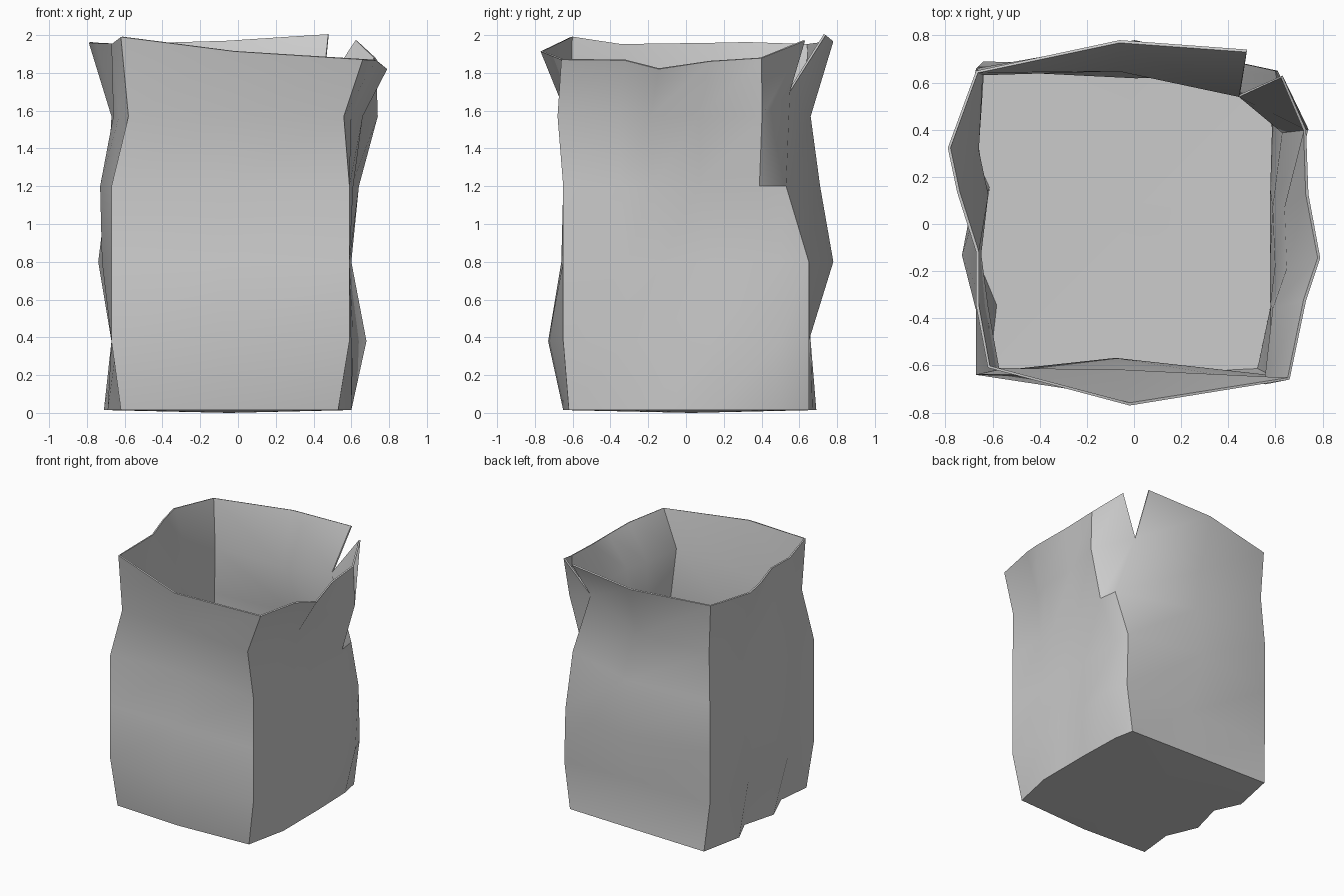
import bpy
import bmesh
import math
from mathutils import Vector

cube = bpy.data.objects.get("Cube")
if cube:
    bpy.data.objects.remove(cube, do_unlink=True)

LEVELS = (.015, .38, .8, 1.2, 1.57)      # crease heights below the rim
X, Y = range(2)


def make_material(name, value):
    mat = bpy.data.materials.new(name)
    mat.use_nodes = True
    colour = (value, value, value, 1)
    mat.diffuse_color = colour
    bsdf = mat.node_tree.nodes["Principled BSDF"]
    bsdf.inputs["Base Color"].default_value = colour
    return mat


def corner(plan, rim):
    """Upright corner crease: plan positions at each level, then the rim point."""
    points = [Vector((x, y, z)) for (x, y), z in zip(plan, LEVELS)]
    return points + [Vector(rim)]


# The four corner creases of the bag
front_left = corner([(-.62, -.62)] + [(-.67, -.64)] * 3 + [(-.58, -.62)],
                    (-.62, -.61, 1.99))
front_right = corner([(.53, -.62)] + [(.59, -.65)] * 3 + [(.56, -.68)],
                     (.66, -.66, 1.87))
back_left = corner([(-.64, .69)] + [(-.67, .66)] * 3 + [(-.65, .64)],
                   (-.67, .65, 1.95))

# The torn corner: both walls share the crease but part at the rim
torn_plan = [(.56, .65), (.61, .65), (.6, .65), (.62, .53), (.45, .55)]
torn_side = corner(torn_plan, (.63, .63, 1.97))
torn_back = corner(torn_plan, (.48, .74, 2))
for crease in (torn_side, torn_back):
    crease[-2].z = 1.7

bm = bmesh.new()
bottom_ring = []


def fold(start, end, share, axis, depths, rim_drop=0):
    """Crease part way along a wall, pushed to the given depths."""
    points = [a.lerp(b, share) for a, b in zip(start, end)]
    for point, depth in zip(points, depths):
        point[axis] = depth
    for point, level in zip(points, LEVELS):
        point.z = level
    points[-1].z -= rim_drop
    return points


def add_wall(columns):
    grid = [[bm.verts.new(p) for p in column] for column in columns]
    for left, right in zip(grid, grid[1:]):
        for i in range(len(left) - 1):
            bm.faces.new((left[i], right[i], right[i + 1], left[i + 1]))
    bottom_ring.extend(column[0].co.copy() for column in grid[:-1])


# Front wall: bulges low, dents above the middle, flares at the rim
add_wall([front_left,
          fold(front_left, front_right, .47, Y,
               (-.65, -.73, -.66, -.58, -.63, -.77), .02),
          front_right])

# Side wall next to the tear, with a ridge close to the torn corner
side = (front_right, torn_side)
ridge = fold(*side, .88, X, (.59, .68, .6, .64, .74, .73), .08)
ridge[-1].y = .4
add_wall([front_right,
          fold(*side, .26, X, (.6, .6, .59, .59, .6, .73), .03),
          fold(*side, .4, X, (.6, .6, .59, .61, .66, .79), .09),
          fold(*side, .61, X, (.6, .61, .59, .6, .65, .74), .07),
          ridge,
          torn_side])

# Back wall: pinched low, bulges at the middle, flares at the rim
add_wall([torn_back,
          fold(torn_back, back_left, .47, Y,
               (.67, .63, .78, .71, .66, .78), .01),
          back_left])

# Opposite side wall with zigzag folds at its foot
side = (back_left, front_left)
add_wall([back_left,
          fold(*side, .26, X, (-.71, -.67, -.74, -.69, -.67, -.79)),
          fold(*side, .41, X, (-.62, -.64, -.68, -.65, -.63, -.75), .01),
          fold(*side, .61, X, (-.69, -.67, -.72, -.73, -.66, -.67), .02),
          fold(*side, .79, X, (-.59, -.64, -.67, -.67, -.63, -.67), .03),
          front_left])

# Floor, sagging slightly to its centre
floor = bm.faces.new([bm.verts.new(co) for co in reversed(bottom_ring)])
bmesh.ops.poke(bm, faces=[floor])["verts"][0].co.z = 0
bmesh.ops.remove_doubles(bm, verts=bm.verts, dist=.0005)

mesh = bpy.data.meshes.new("crumpled_bag")
bm.to_mesh(mesh)
bm.free()
bag = bpy.data.objects.new("crumpled_bag", mesh)
bpy.context.collection.objects.link(bag)
mesh.materials.append(make_material("light grey paper", .6))

# Thin paper thickness, growing inward
bpy.ops.object.select_all(action="DESELECT")
bag.select_set(True)
bpy.context.view_layer.objects.active = bag
paper = bag.modifiers.new("paper_thickness", "SOLIDIFY")
paper.thickness = .012
paper.offset = -1
bpy.ops.object.modifier_apply(modifier=paper.name)

# Smooth panels with crisp corners and rim
bpy.ops.object.shade_smooth_by_angle(angle=math.radians(40))
